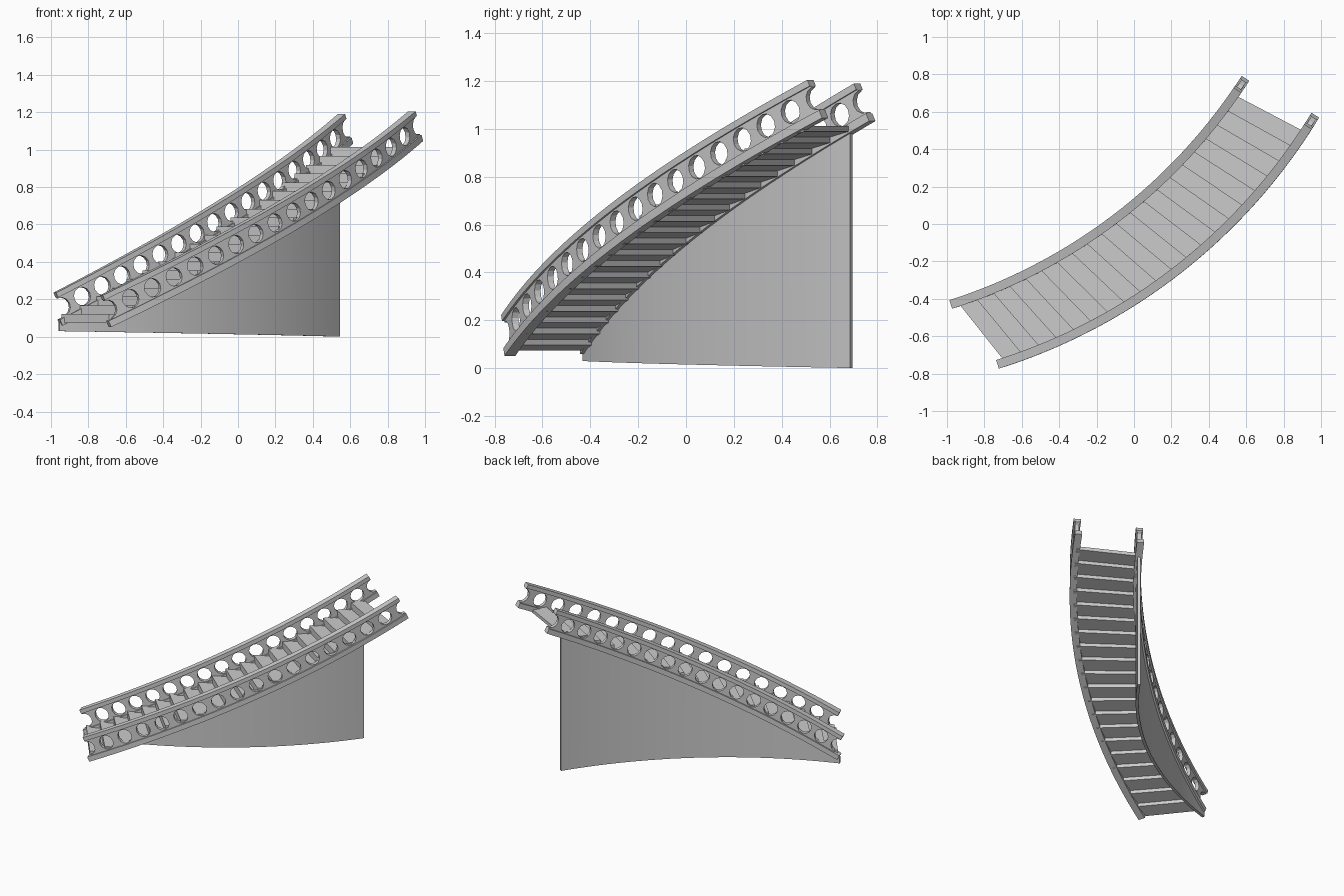
import bpy, bmesh, math
from math import sin, cos

if "Cube" in bpy.data.objects:
    bpy.data.objects.remove(bpy.data.objects["Cube"])

H = 0.175            # rail height, measured square to the slope
HOLES = 17           # baluster pitches per side
STEPS = 20


class Arc:
    """Climbing circular arc from start to end (plan), turning left by `turn` degrees."""
    def __init__(self, start, end, z0, z1, turn):
        dx, dy = end[0] - start[0], end[1] - start[1]
        self.d = math.radians(turn)
        self.h0 = math.atan2(dy, dx) - self.d / 2
        self.r = math.hypot(dx, dy) / 2 / sin(self.d / 2)
        self.cx = start[0] - self.r * sin(self.h0)
        self.cy = start[1] + self.r * cos(self.h0)
        self.z0, self.dz = z0, z1 - z0
        self.slope = math.atan2(self.dz, self.r * self.d)

    def plan(self, t, w=0):
        h = self.h0 + self.d * t
        return self.cx + (self.r + w) * sin(h), self.cy - (self.r + w) * cos(h)

    def z(self, t):
        return self.z0 + self.dz * t

    def at(self, t, w, v):
        """Point with sideways offset w and height v above the rail's underside."""
        h = self.h0 + self.d * t
        x, y = self.plan(t, w)
        f = (H - v) * sin(self.slope)
        return x + cos(h) * f, y + sin(h) * f, self.z(t) - (H - v) * cos(self.slope)


def loft(name, runs, smooth=True):
    """Skin one or more runs of rings into a closed solid."""
    bm = bmesh.new()
    for rings in runs:
        vs = [[bm.verts.new(p) for p in ring] for ring in rings]
        n = len(vs[0])
        for a, b in zip(vs, vs[1:]):
            for i in range(n):
                j = (i + 1) % n
                bm.faces.new((a[i], a[j], b[j], b[i]))
        bm.faces.new(vs[0][::-1])
        bm.faces.new(vs[-1])
    bmesh.ops.recalc_face_normals(bm, faces=bm.faces)
    me = bpy.data.meshes.new(name)
    bm.to_mesh(me)
    bm.free()
    ob = bpy.data.objects.new(name, me)
    bpy.context.collection.objects.link(ob)
    if smooth:
        bpy.ops.object.select_all(action='DESELECT')
        ob.select_set(True)
        bpy.context.view_layer.objects.active = ob
        bpy.ops.object.shade_smooth_by_angle(angle=math.radians(25))
    return ob


def span(a, b, n):
    return [a + (b - a) * i / n for i in range(n + 1)]


def box_ring(arc, t, w, v0, v1):
    return [arc.at(t, -w, v0), arc.at(t, w, v0), arc.at(t, w, v1), arc.at(t, -w, v1)]


inner = Arc((-0.98, -0.43), (0.553, 0.715), 0.235, 1.19, 38)
outer = Arc((-0.73, -0.75), (0.93, 0.52), 0.222, 1.205, 40)

for side, arc, lead in (("inner", inner, -0.02), ("outer", outer, -0.012)):
    # handrail and lower rail
    loft(side + "_handrail", [[box_ring(arc, t, 0.024, H - 0.028, H) for t in span(0, 1, 48)]])
    loft(side + "_lower_rail", [[box_ring(arc, t, 0.024, 0, 0.036) for t in span(lead, 1, 48)]])

    # pierced balustrade: strips above and below a row of round openings
    length = math.hypot(arc.r * arc.d, arc.dz)
    mid, rx, rz = (0.036 + H - 0.028) / 2, 0.047, 0.05
    cols = []
    for k in range(HOLES + 1):
        for deg in range(-90, 91, 30):
            t = k / HOLES + rx * sin(math.radians(deg)) / length
            if -1e-6 <= t <= 1 + 1e-6:
                cols.append((t, rz * cos(math.radians(deg))))
    upper = [box_ring(arc, t, 0.014, mid + h, H - 0.026) for t, h in cols]
    lower = [box_ring(arc, t, 0.014, 0.034, mid - h) for t, h in cols]
    loft(side + "_balustrade", [upper, lower], smooth=False)

# steps: wedge-bottomed treads running between the two rails
rise = 0.047
runs = []
for i in range(STEPS):
    a, b = (0.02 + 0.965 * k / STEPS for k in (i, i + 1))
    top = 0.12 + rise * i
    runs.append([[(*arc.plan(a), top - rise), (*arc.plan(a), top),
                  (*arc.plan(b), top), (*arc.plan(b), top - 0.024)]
                 for arc in (inner, outer)])
loft("steps", runs, smooth=False)

# curved wall beneath the inner rail
wall = []
for t in span(0.012, 0.985, 40):
    low, high = 0.03 * (1 - t), inner.z(t) - 0.172
    wall.append([(*inner.plan(t, -0.01), low), (*inner.plan(t, 0.01), low),
                 (*inner.plan(t, 0.01), high), (*inner.plan(t, -0.01), high)])
loft("side_wall", [wall])
